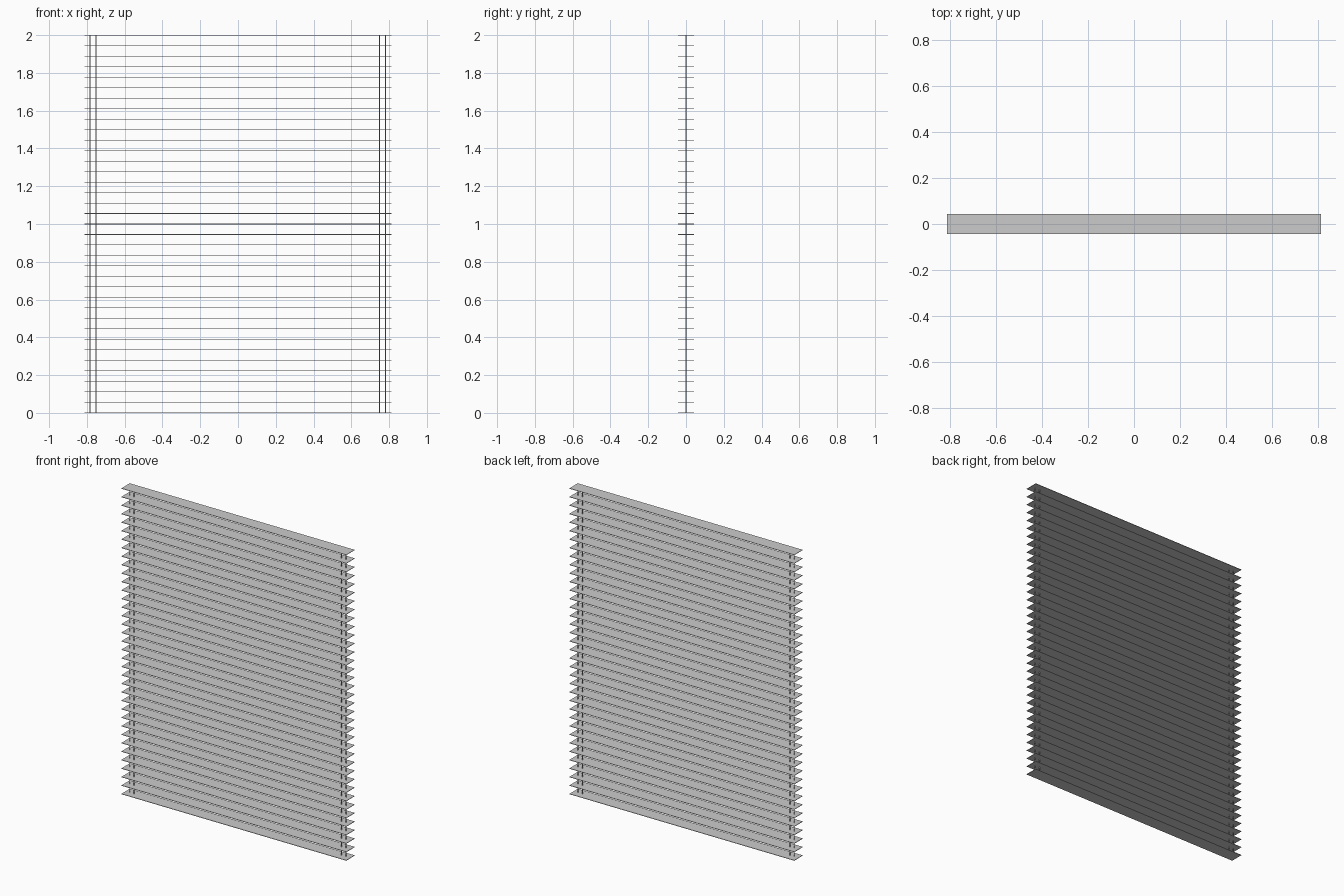
import bpy

if "Cube" in bpy.data.objects:
    bpy.data.objects.remove(bpy.data.objects["Cube"])

HALF_W, HALF_D, HEIGHT = 0.813, 0.043, 2.0
COUNT, THICK = 37, 0.003


def box(name, x, y, z, sx, sy, sz):
    bpy.ops.mesh.primitive_cube_add(size=1, location=(x, y, z))
    ob = bpy.context.object
    ob.name = name
    ob.scale = (sx, sy, sz)
    bpy.ops.object.transform_apply(location=False, rotation=False, scale=True)
    return ob


# Stack of thin horizontal slats
slats = box("slats", 0, 0, THICK / 2, 2 * HALF_W, 2 * HALF_D, THICK)
arr = slats.modifiers.new("stack", 'ARRAY')
arr.count = COUNT
arr.use_relative_offset = False
arr.use_constant_offset = True
arr.constant_offset_displace = (0, 0, (HEIGHT - THICK) / (COUNT - 1))

# Pairs of thin cords near each end
for name, x in (("left_outer_cord", -0.783), ("left_inner_cord", -0.752),
                ("right_inner_cord", 0.748), ("right_outer_cord", 0.782)):
    bpy.ops.mesh.primitive_cylinder_add(vertices=8, radius=0.0025, depth=HEIGHT - THICK,
                                        location=(x, 0, HEIGHT / 2))
    cord = bpy.context.object
    cord.name = name
    bpy.ops.object.shade_smooth_by_angle()
